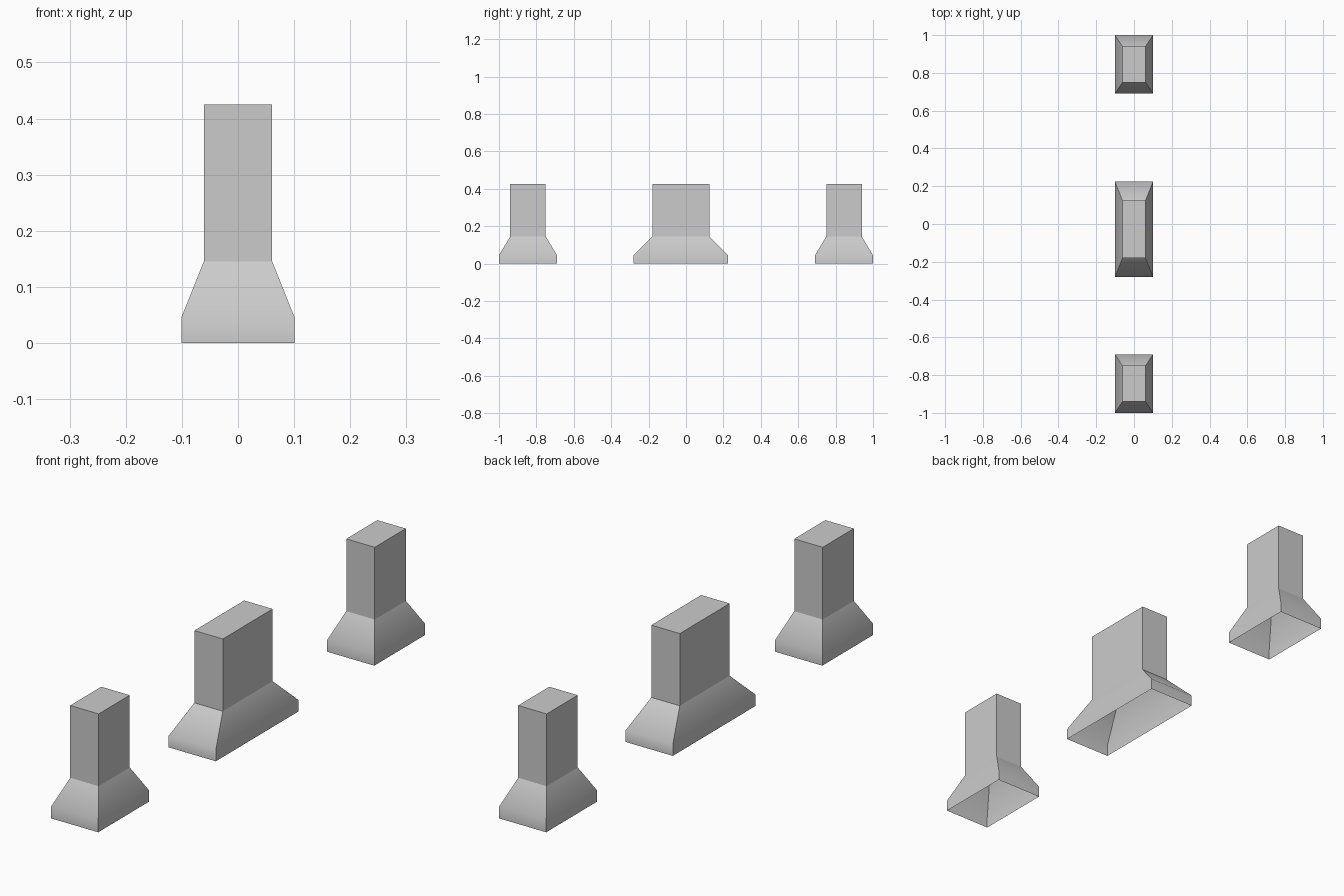
import bpy
import bmesh

cube = bpy.data.objects.get("Cube")
if cube:
    bpy.data.objects.remove(cube, do_unlink=True)

grey = bpy.data.materials.new("concrete grey")
grey.use_nodes = True
colour = (0.6, 0.6, 0.6, 1)
grey.diffuse_color = colour
grey.node_tree.nodes["Principled BSDF"].inputs["Base Color"].default_value = colour

SKIRT_TOP, FLARE_TOP, HEIGHT = 0.045, 0.145, 0.425
BASE_X, SHAFT_X = 0.101, 0.061


def pillar(name, y, base_y, shaft_y):
    """Rectangular shaft on a flared foot, open underneath."""
    bm = bmesh.new()
    sections = [(BASE_X, base_y, 0), (BASE_X, base_y, SKIRT_TOP),
                (SHAFT_X, shaft_y, FLARE_TOP), (SHAFT_X, shaft_y, HEIGHT)]
    rings = [[bm.verts.new((sx * hx, sy * hy, z))
              for sx, sy in ((-1, -1), (1, -1), (1, 1), (-1, 1))]
             for hx, hy, z in sections]
    for low, high in zip(rings, rings[1:]):
        for i in range(4):
            j = (i + 1) % 4
            bm.faces.new((low[i], low[j], high[j], high[i]))
    bm.faces.new(rings[-1])

    # The foot blends softly into its skirt; every other edge is crisp
    for face in bm.faces:
        face.smooth = True
    for edge in bm.edges:
        edge.smooth = all(v in rings[1] for v in edge.verts)

    mesh = bpy.data.meshes.new(name)
    bm.to_mesh(mesh)
    bm.free()
    mesh.materials.append(grey)
    obj = bpy.data.objects.new(name, mesh)
    obj.location.y = y
    bpy.context.collection.objects.link(obj)


# Two matching end pillars and a longer, slightly offset middle one
pillar("front_pillar", -0.845, 0.155, 0.095)
pillar("middle_pillar", -0.0275, 0.2525, 0.1525)
pillar("back_pillar", 0.845, 0.155, 0.095)
